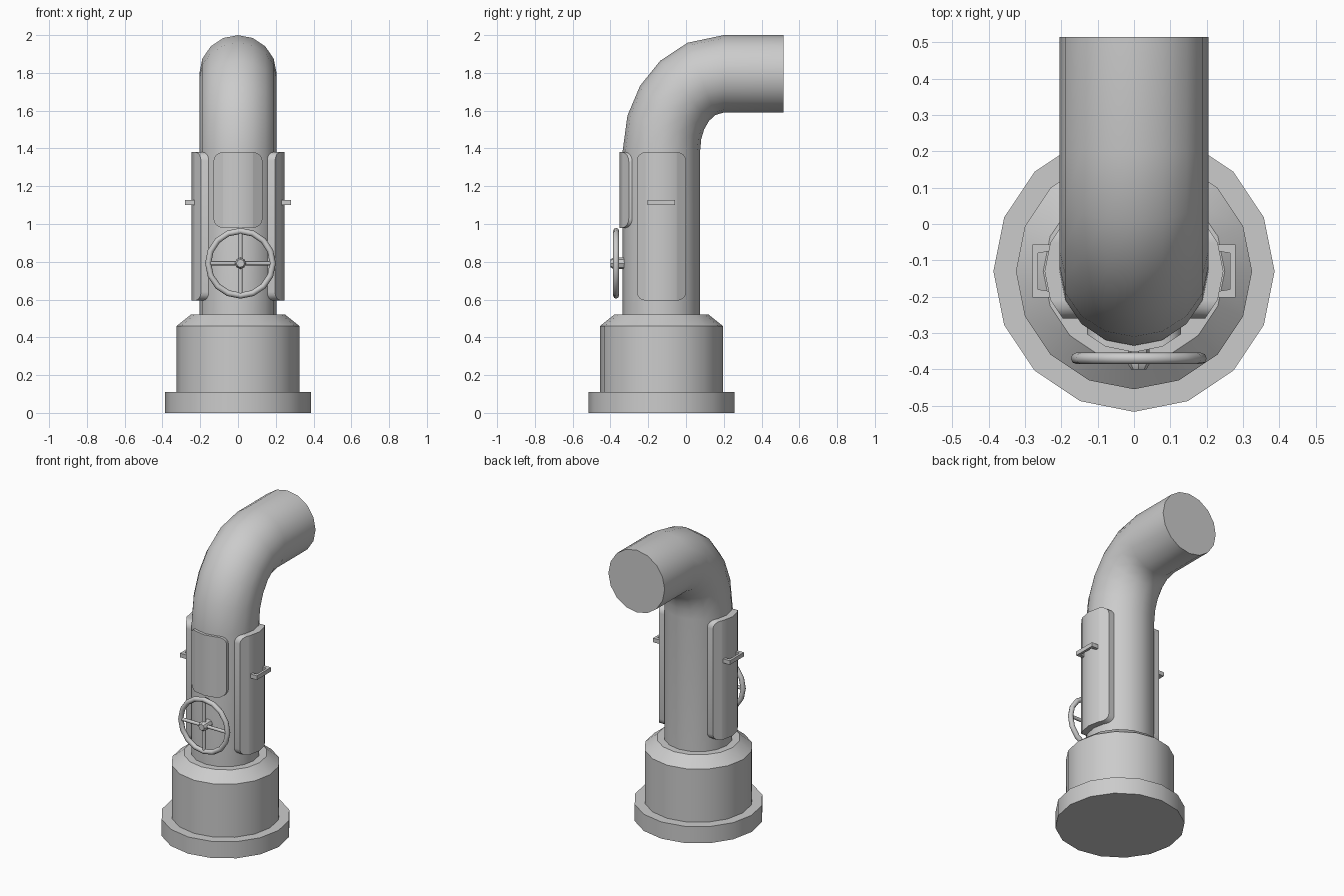
import bpy, bmesh
from math import sin, cos, pi, radians, sqrt
from mathutils import Vector

if "Cube" in bpy.data.objects:
    bpy.data.objects.remove(bpy.data.objects["Cube"])

AX = -0.13      # y of the vertical axis
R = 0.205       # pipe radius
N = 16          # sides of all round parts


def finish(name, bm, angle=35):
    bmesh.ops.recalc_face_normals(bm, faces=bm.faces)
    me = bpy.data.meshes.new(name)
    bm.to_mesh(me)
    bm.free()
    ob = bpy.data.objects.new(name, me)
    bpy.context.collection.objects.link(ob)
    bpy.ops.object.select_all(action='DESELECT')
    ob.select_set(True)
    bpy.context.view_layer.objects.active = ob
    bpy.ops.object.shade_smooth_by_angle(angle=radians(angle))
    return ob


def loft(bm, rings, closed=False):
    rows = [[bm.verts.new(p) for p in ring] for ring in rings]
    n = len(rows[0])
    pairs = list(zip(rows, rows[1:])) + ([(rows[-1], rows[0])] if closed else [])
    for a, b in pairs:
        for i in range(n):
            j = (i + 1) % n
            bm.faces.new((a[i], a[j], b[j], b[i]))
    if not closed:
        bm.faces.new(rows[0])
        bm.faces.new(rows[-1])


def circle(center, u, v, r, n=N):
    c, u, v = Vector(center), Vector(u), Vector(v)
    return [c + r * (cos(2 * pi * i / n) * u + sin(2 * pi * i / n) * v) for i in range(n)]


def lathe_z(name, profile):
    bm = bmesh.new()
    loft(bm, [circle((0, AX, z), (0, -1, 0), (1, 0, 0), r) for r, z in profile])
    return finish(name, bm)


# Stepped base
lathe_z("base_flange", [(0.387, 0), (0.387, 0.11)])
lathe_z("base_collar", [(0.325, 0.11), (0.325, 0.46), (0.25, 0.52)])

# Bent pipe: straight riser, elbow, horizontal outlet
stations = [(AX, 0.5, 0)]
for a in (0, 17.5, 34, 51, 69, 90):
    t = radians(a)
    stations.append((0.2 - 0.33 * cos(t), 1.39 + 0.405 * sin(t), t))
stations.append((0.515, 1.795, pi / 2))
bm = bmesh.new()
loft(bm, [circle((0, y, z), (0, -cos(t), sin(t)), (1, 0, 0), R) for y, z, t in stations])
finish("bent_pipe", bm)


# Depth of the faceted pipe surface at sideways offset u
def pipe_depth(u):
    pts = [(R * sin(k * pi / 8), R * cos(k * pi / 8)) for k in range(4)]
    for (u0, d0), (u1, d1) in zip(pts, pts[1:]):
        if abs(u) <= u1:
            return d0 + (d1 - d0) * (abs(u) - u0) / (u1 - u0)


def panel(name, w, z0, z1, r, thick, place):
    half = [0, R * sin(pi / 8)] + [w - r + r * sin(k * pi / 8) for k in range(5)]
    half = sorted(half)
    cols = [-u for u in half[:0:-1]] + half
    bm = bmesh.new()
    rings = []
    for u in cols:
        s = max(0, abs(u) - (w - r))
        inset = r - sqrt(max(0, r * r - s * s))
        d = pipe_depth(u)
        rings.append([place(u, d + o, z) for o, z in
                      ((-0.01, z0 + inset), (thick, z0 + inset),
                       (thick, z1 - inset), (-0.01, z1 - inset))])
    loft(bm, rings)
    finish(name, bm)


# Curved cover panels
panel("front_panel", 0.13, 0.98, 1.38, 0.05, 0.018, lambda u, d, z: (u, AX - d, z))
for side, s in (("right", 1), ("left", -1)):
    panel(side + "_panel", 0.13, 0.595, 1.38, 0.045, 0.041,
          lambda u, d, z: (s * d, AX + u, z))
    # U-shaped handle
    shape = [(0.225, -0.073), (0.28, -0.073), (0.28, 0.073), (0.225, 0.073),
             (0.225, 0.056), (0.264, 0.05), (0.264, -0.05), (0.225, -0.056)]
    bm = bmesh.new()
    loft(bm, [[(s * x, AX + y, z) for x, y in shape] for z in (1.1, 1.127)])
    finish(side + "_handle", bm)

# Hand wheel: rim, spokes, hub
WC = Vector((0.013, -0.37, 0.792))
X, Y, Z = Vector((1, 0, 0)), Vector((0, 1, 0)), Vector((0, 0, 1))
bm = bmesh.new()
rings = []
for i in range(N):
    d = cos(2 * pi * i / N) * X + sin(2 * pi * i / N) * Z
    rings.append(circle(WC + 0.171 * d, d, Y, 0.016, 8))
loft(bm, rings, closed=True)
finish("wheel_rim", bm, 50)

bm = bmesh.new()
for d, e in ((X, Z), (Z, X)):
    for s in (1, -1):
        loft(bm, [circle(WC + s * k * d, e, Y, 0.011, 8) for k in (0.01, 0.165)])
finish("wheel_spokes", bm, 50)

bm = bmesh.new()
loft(bm, [circle((WC.x, y, WC.z), X, Z, r, 8) for y, r in
          ((-0.32, 0.03), (-0.385, 0.03), (-0.4, 0.021))])
finish("wheel_hub", bm, 30)
